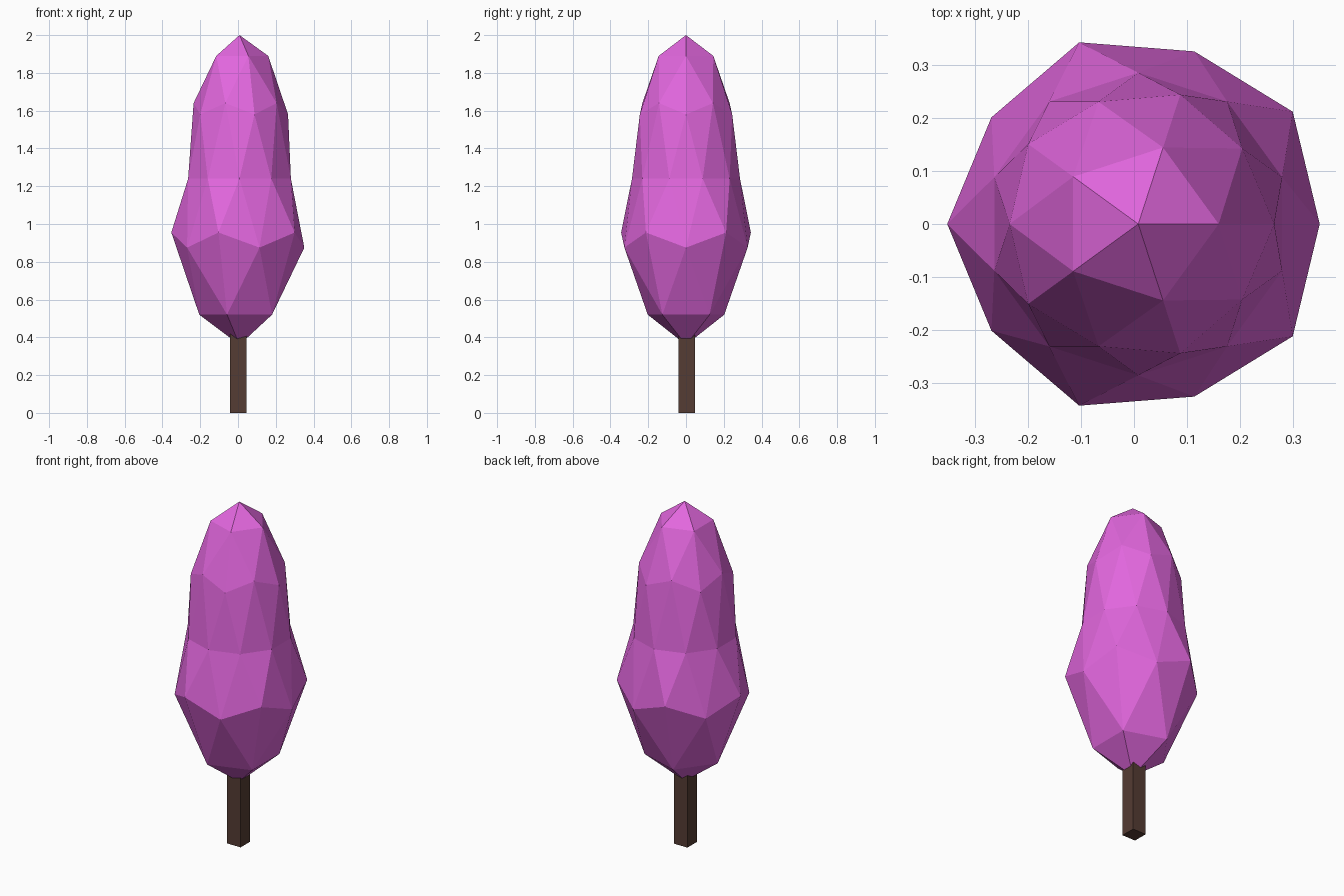
import bpy, bmesh, math

if "Cube" in bpy.data.objects:
    bpy.data.objects.remove(bpy.data.objects["Cube"])


def material(name, rgb):
    m = bpy.data.materials.new(name)
    m.diffuse_color = (*rgb, 1)
    m.use_nodes = True
    m.node_tree.nodes["Principled BSDF"].inputs["Base Color"].default_value = m.diffuse_color
    return m


def add_object(name, bm, mat):
    mesh = bpy.data.meshes.new(name)
    bm.to_mesh(mesh)
    bm.free()
    mesh.materials.append(mat)
    ob = bpy.data.objects.new(name, mesh)
    bpy.context.collection.objects.link(ob)
    return ob


# Foliage: icosphere whose latitude rings are reshaped to a tall profile
# sphere latitude -> (ring radius, height)
PROFILE = {
    1.0: (0.0, 2.0), 0.8507: (0.152, 1.89), 0.5257: (0.243, 1.64),
    0.4472: (0.257, 1.58), 0.0: (0.286, 1.24), -0.4472: (0.361, 0.955),
    -0.5257: (0.343, 0.875), -0.8507: (0.213, 0.52), -1.0: (0.0, 0.36),
}
bm = bmesh.new()
bmesh.ops.create_icosphere(bm, subdivisions=2, radius=1)
for v in bm.verts:
    level = min(PROFILE, key=lambda k: abs(k - v.co.z))
    r, z = PROFILE[level]
    a = math.atan2(v.co.y, v.co.x)
    v.co = (0.008 + r * math.cos(a), r * math.sin(a), z)
add_object("foliage", bm, material("pink leaves", (0.76, 0.135, 0.73)))

# Trunk: square post running up into the foliage
bm = bmesh.new()
bmesh.ops.create_cube(bm, size=1)
for v in bm.verts:
    v.co = (0.002 + v.co.x * 0.087, 0.003 + v.co.y * 0.087, (v.co.z + 0.5) * 0.46)
add_object("trunk", bm, material("dark brown bark", (0.09, 0.045, 0.033)))
